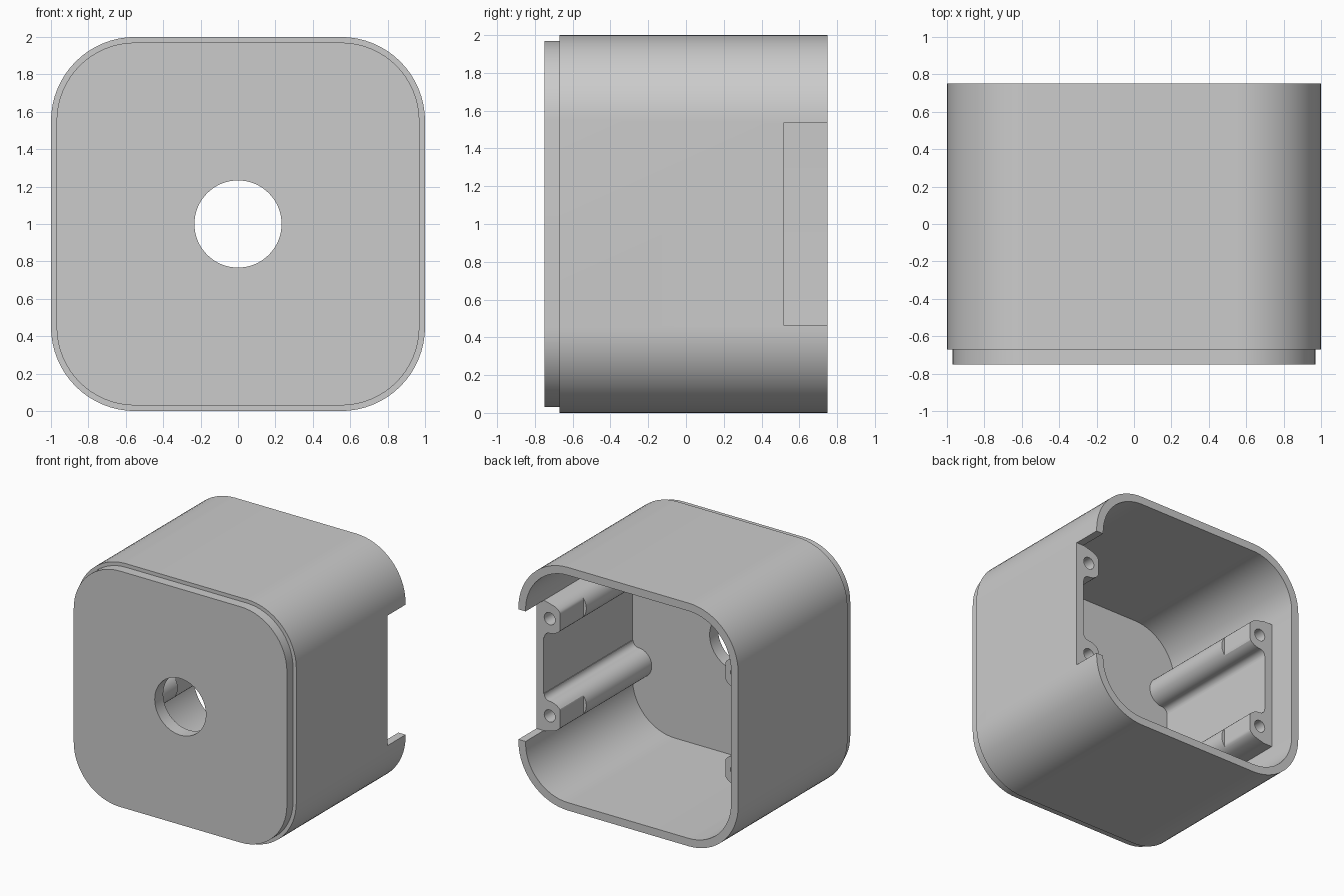
import bpy, bmesh, math

cube = bpy.data.objects.get("Cube")
if cube:
    bpy.data.objects.remove(cube, do_unlink=True)

grey = bpy.data.materials.new("light_grey")
grey.use_nodes = True
COLOUR = (0.6, 0.6, 0.6, 1)
grey.diffuse_color = COLOUR
grey.node_tree.nodes["Principled BSDF"].inputs["Base Color"].default_value = COLOUR

FRONT, BACK, STEP = -0.75, 0.75, -0.67
FLOOR, SEAT = -0.64, 0.515      # inner face of the front wall, bracket ends
WALL, RADIUS = 0.065, 0.45


def loft(name, rings):
    """Skin a list of (profile, y) rings and cap both ends."""
    bm = bmesh.new()
    loops = [[bm.verts.new((x, y, z)) for x, z in prof] for prof, y in rings]
    for a, b in zip(loops, loops[1:]):
        for i in range(len(a)):
            j = (i + 1) % len(a)
            bm.faces.new((a[i], a[j], b[j], b[i]))
    bm.faces.new(loops[0])
    bm.faces.new(loops[-1])
    bmesh.ops.recalc_face_normals(bm, faces=bm.faces)
    mesh = bpy.data.meshes.new(name)
    bm.to_mesh(mesh)
    bm.free()
    mesh.materials.append(grey)
    ob = bpy.data.objects.new(name, mesh)
    bpy.context.collection.objects.link(ob)
    return ob


def arc(cx, cz, r, start, end, steps):
    angles = [math.radians(start + (end - start) * i / steps) for i in range(steps + 1)]
    return [(cx + r * math.cos(a), cz + r * math.sin(a)) for a in angles]


def rounded_square(inset):
    r, c = RADIUS - inset, 1 - RADIUS
    pts = []
    for k, (sx, sz) in enumerate([(1, 1), (-1, 1), (-1, -1), (1, -1)]):
        pts += arc(sx * c, 1 + sz * c, r, 90 * k, 90 * k + 90, 16)
    return pts


def circle(x, z, r, n):
    return arc(x, z, r, 0, 360, n)[:-1]


def box(x0, x1, z0, z1):
    return [(x0, z0), (x1, z0), (x1, z1), (x0, z1)]


def activate(ob):
    bpy.ops.object.select_all(action='DESELECT')
    ob.select_set(True)
    bpy.context.view_layer.objects.active = ob


def cut(ob, cutter):
    cutter.hide_render = True
    activate(ob)
    mod = ob.modifiers.new("cut", 'BOOLEAN')
    mod.operation, mod.solver, mod.object = 'DIFFERENCE', 'EXACT', cutter
    bpy.ops.object.modifier_apply(modifier=mod.name)
    bpy.data.objects.remove(cutter, do_unlink=True)


def smooth(ob):
    activate(ob)
    bpy.ops.object.shade_smooth_by_angle(angle=math.radians(25))


# Open-backed shell with a stepped front lip
lip, outer, inner = rounded_square(0.03), rounded_square(0), rounded_square(WALL)
shell = loft("shell", [(lip, FRONT), (lip, STEP), (outer, STEP), (outer, BACK),
                       (inner, BACK), (inner, FLOOR)])
cut(shell, loft("hole_cutter", [(circle(0, 1, 0.233, 64), y) for y in (-1, -0.4)]))
cut(shell, loft("notch_cutter", [(box(0.8, 1.2, 0.465, 1.535), y) for y in (SEAT, 1)]))
smooth(shell)

# Raised plate carrying the bosses on the closed side
loft("bracket_plate", [(box(-0.95, -0.865, 0.465, 1.535), y) for y in (FLOOR - 0.01, SEAT)])

# Screw boss section: d runs inward from the side, w runs away from mid height
section = [(0.06, 0.135), (0.08, 0.135)]
section += arc(0.12, 0, 0.12, 75, -90, 20)
section += arc(0.12, -0.17, 0.05, 90, 180, 6)[1:] + [(0.06, -0.17)]

for side, sx, origin in (("left", 1, 1.0), ("right", -1, 0.935)):
    for level, sz in (("upper", 1), ("lower", -1)):
        def place(limit):
            return [(sx * (origin - min(d, limit)), 1 + sz * (0.4 + w)) for d, w in section]

        full, flat = place(1), place(0.215)
        # Round pillar to the front wall
        smooth(loft(f"{side}_{level}_pillar", [(full, FLOOR - 0.01), (full, 0.21)]))
        # Flattened end with a screw hole
        end = loft(f"{side}_{level}_boss", [(flat, 0.21), (flat, SEAT)])
        bore = circle(sx * (origin - 0.12), 1 + sz * 0.4, 0.05, 24)
        cut(end, loft("bore_cutter", [(bore, 0.25), (bore, 0.6)]))
        smooth(end)
